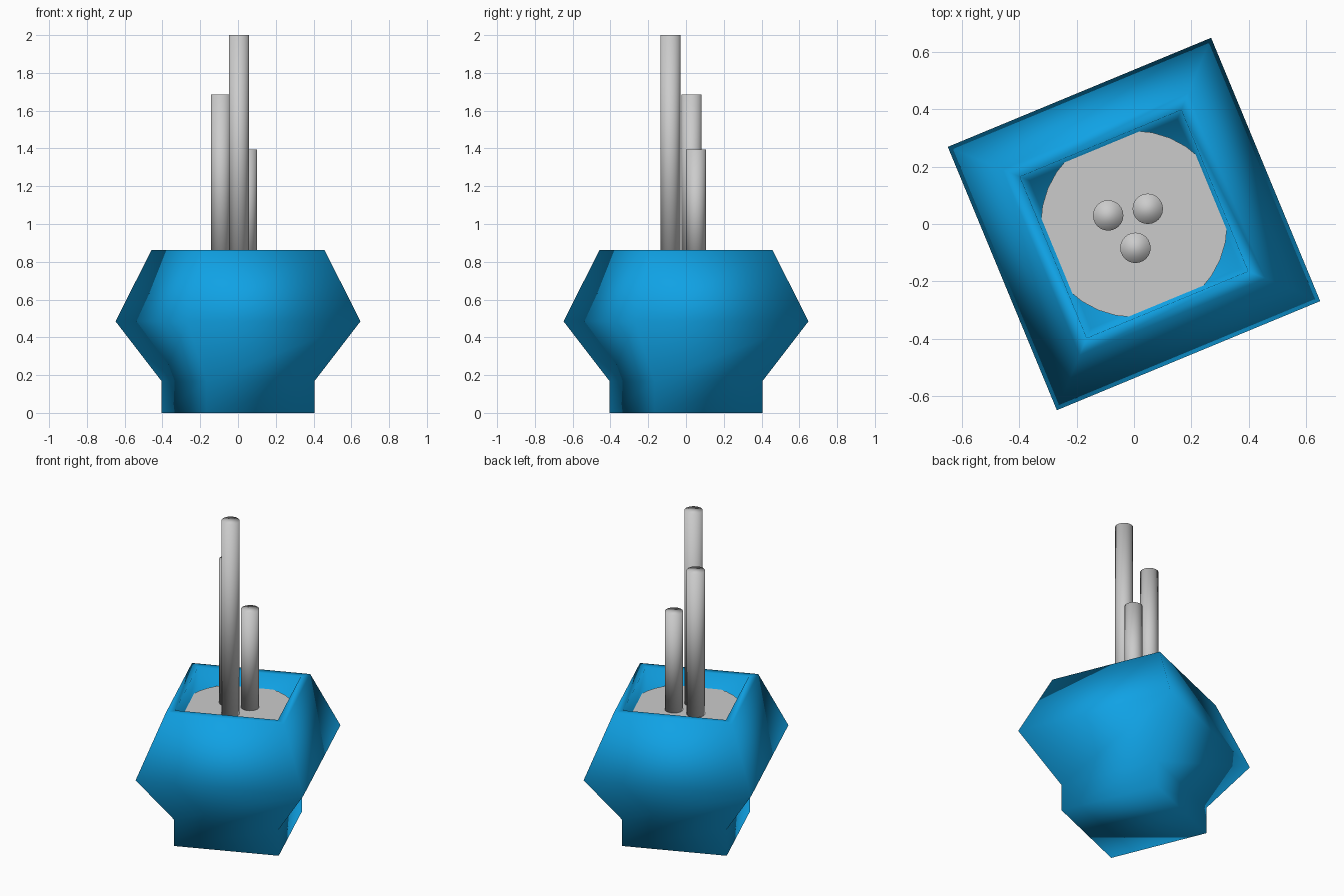
import bpy, bmesh
from math import cos, sin, pi

if "Cube" in bpy.data.objects:
    bpy.data.objects.remove(bpy.data.objects["Cube"])


def finish(name, bm, smooth=True, mat=None):
    bmesh.ops.recalc_face_normals(bm, faces=bm.faces)
    mesh = bpy.data.meshes.new(name)
    bm.to_mesh(mesh)
    bm.free()
    for p in mesh.polygons:
        p.use_smooth = smooth
    obj = bpy.data.objects.new(name, mesh)
    bpy.context.collection.objects.link(obj)
    if mat:
        mesh.materials.append(mat)
    return obj


def lathe(name, profile, sides, turn=0.0, loc=(0, 0), mat=None):
    """Stack regular polygon rings (radius, z), capped at both ends."""
    bm = bmesh.new()
    rings = []
    for r, z in profile:
        rings.append([bm.verts.new((loc[0] + r * cos(turn + 2 * pi * i / sides),
                                    loc[1] + r * sin(turn + 2 * pi * i / sides), z))
                      for i in range(sides)])
    for a, b in zip(rings, rings[1:]):
        for i in range(sides):
            j = (i + 1) % sides
            bm.faces.new((a[i], a[j], b[j], b[i]))
    bm.faces.new(rings[0])
    bm.faces.new(rings[-1])
    return finish(name, bm, True, mat)


blue = bpy.data.materials.new("blue_glaze")
blue.diffuse_color = (0.005, 0.36, 0.78, 1)
blue.use_nodes = True
blue.node_tree.nodes["Principled BSDF"].inputs["Base Color"].default_value = blue.diffuse_color

# Square pot: foot, wide belly, flat rim, tapering inside
lathe("pot", [(0.438, 0), (0.438, 0.168), (0.702, 0.485), (0.495, 0.863),
              (0.43, 0.863), (0.395, 0.69)], 4, pi * 67.5 / 180, mat=blue)

# Soil disc, edges buried in the pot walls
bm = bmesh.new()
bmesh.ops.create_circle(bm, cap_ends=True, segments=32, radius=0.325)
bmesh.ops.translate(bm, verts=bm.verts, vec=(0, 0, 0.77))
finish("soil", bm, False)

# Three stems of different heights
for i, (x, y, top) in enumerate([(0.005, -0.083, 2.0), (-0.09, 0.03, 1.685),
                                 (0.048, 0.053, 1.395)]):
    lathe(f"stem_{i + 1}", [(0.053, 0.765), (0.053, top)], 24, loc=(x, y))
